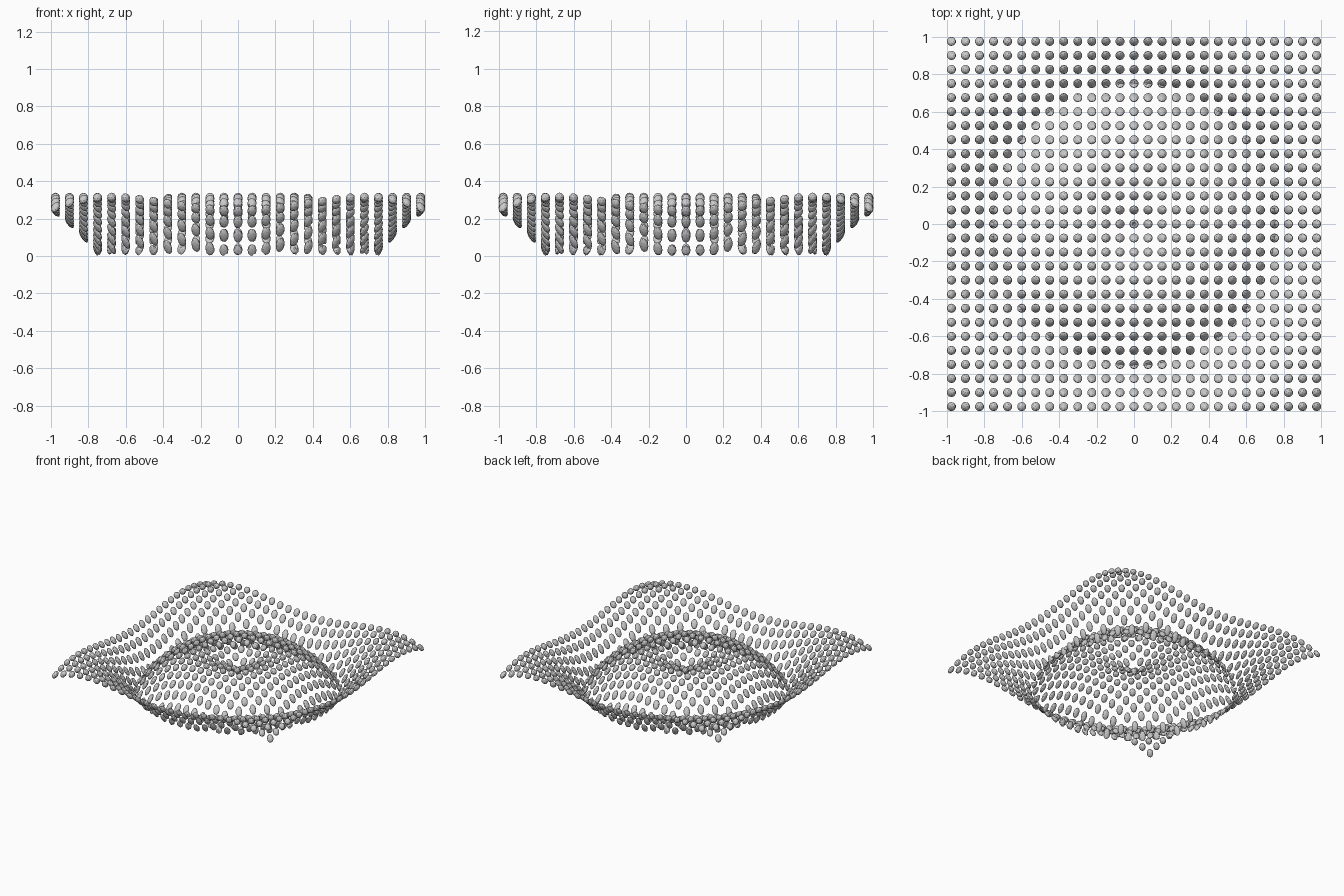
import bpy, bmesh, math
from mathutils import Matrix

if "Cube" in bpy.data.objects:
    bpy.data.objects.remove(bpy.data.objects["Cube"])

COUNT = 27          # balls per side
EDGE = 0.9762       # centre of the outermost ball
RADIUS = 0.0245
CREST_R = 0.315     # radius of the inner crest
HALF = 0.44         # half wavelength
CREST_Z = 0.32


def ripple(r):
    # rounded crests meeting in sharp troughs
    d = (r - CREST_R + HALF) % (2 * HALF) - HALF
    return CREST_Z - 3.0 * (1 - math.exp(-0.525 * d * d))


# flat square grid of low-poly balls
bm = bmesh.new()
step = 2 * EDGE / (COUNT - 1)
for i in range(COUNT):
    for j in range(COUNT):
        place = Matrix.Translation((-EDGE + i * step, -EDGE + j * step, 0))
        bmesh.ops.create_icosphere(bm, subdivisions=2, radius=RADIUS, matrix=place)

# circular wave shears every ball along the slope
for v in bm.verts:
    v.co.z += ripple(math.hypot(v.co.x, v.co.y))

# rest on the floor
low = min(v.co.z for v in bm.verts)
for v in bm.verts:
    v.co.z -= low

mesh = bpy.data.meshes.new("ripple_balls")
bm.to_mesh(mesh)
bm.free()
bpy.context.collection.objects.link(bpy.data.objects.new("ripple_balls", mesh))
